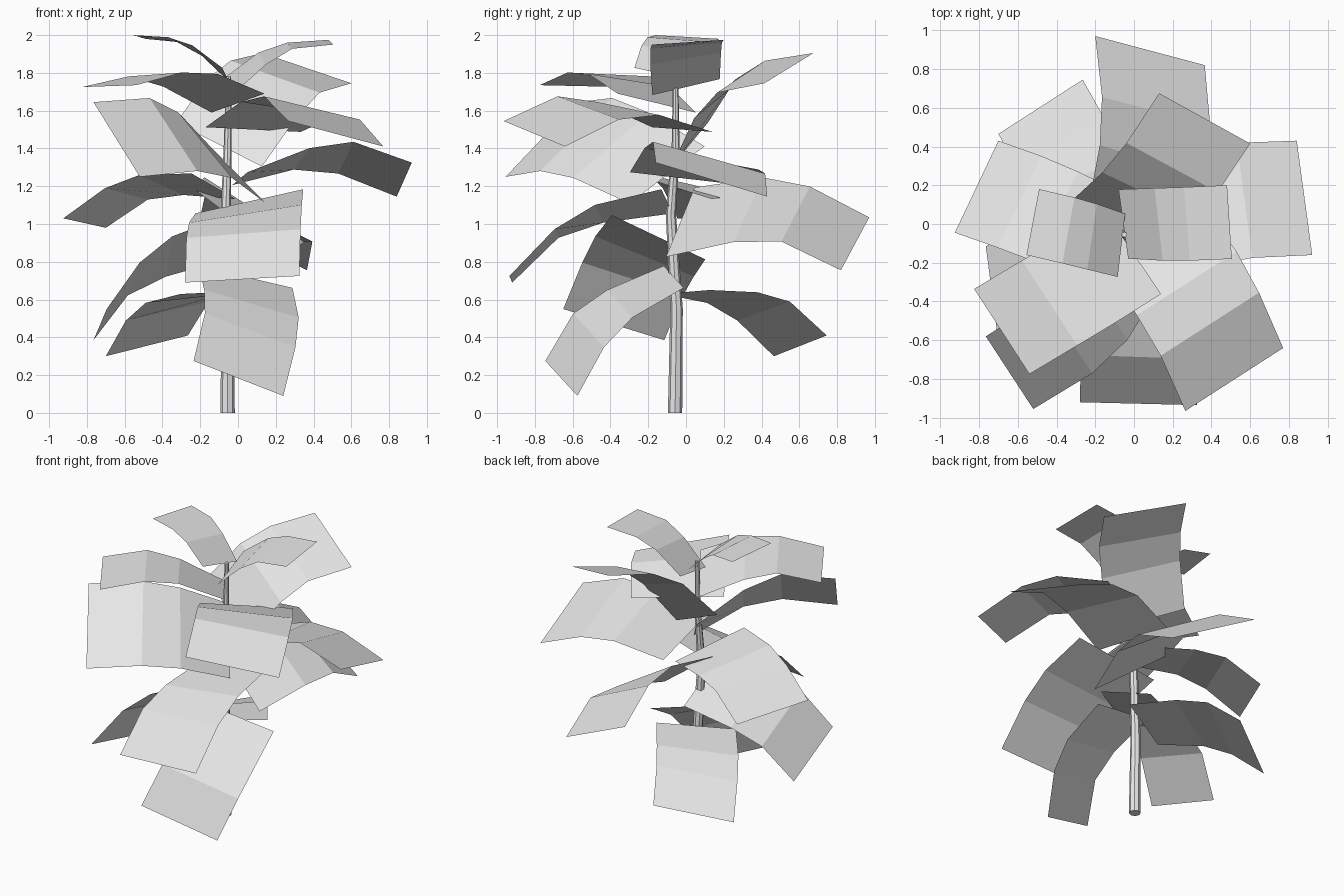
import bpy
import bmesh
import math
from mathutils import Vector

default_cube = bpy.data.objects.get("Cube")
if default_cube:
    bpy.data.objects.remove(default_cube, do_unlink=True)

# One plain colour for the whole plant
plant_grey = bpy.data.materials.new("plant_grey")
plant_grey.use_nodes = True
colour = (0.8, 0.8, 0.8, 1)
plant_grey.diffuse_color = colour
plant_grey.node_tree.nodes["Principled BSDF"].inputs["Base Color"].default_value = colour


def finish_object(name, mesh_builder):
    """Turn a bmesh into a flat shaded object."""
    mesh = bpy.data.meshes.new(name)
    mesh_builder.to_mesh(mesh)
    mesh_builder.free()
    mesh.materials.append(plant_grey)
    new_object = bpy.data.objects.new(name, mesh)
    bpy.context.scene.collection.objects.link(new_object)
    return new_object


# Shared leaf profile: distance along, arch height, relative width, twist
LEAF_ROWS = (
    (0, 0, 0.97, 0.18),
    (0.38, 0.11, 1, 0.11),
    (0.65, 0.118, 1, 0.02),
    (1, 0, 1, 0),
)


def leaf(name, root, corner, other_corner, arch=1):
    """Arched strip from the root on the stem to the two tip corners."""
    root, corner, other_corner = map(Vector, (root, corner, other_corner))
    tip = (corner + other_corner) / 2
    chord = tip - root
    half_side = (corner - other_corner) / 2
    if chord.cross(half_side).z < 0:
        half_side.negate()
    up = chord.cross(half_side).normalized()

    builder = bmesh.new()
    rows = []
    for along, height, width, twist in LEAF_ROWS:
        centre = root + chord * along + up * height * arch * chord.length
        reach = half_side * math.cos(twist) + up * half_side.length * math.sin(twist)
        rows.append([builder.verts.new(centre + reach * width * sign) for sign in (-1, 1)])
    for (right, left), (next_right, next_left) in zip(rows, rows[1:]):
        builder.faces.new((right, next_right, next_left, left))
    return finish_object(name, builder)


def stem(name, path, sides):
    """Tapering tube through rings given as x, y, z, radius."""
    builder = bmesh.new()
    rings = []
    for x, y, z, radius in path:
        angles = [math.tau * step / sides for step in range(sides)]
        rings.append([
            builder.verts.new((x + radius * math.cos(a), y + radius * math.sin(a), z))
            for a in angles
        ])
    for lower, upper in zip(rings, rings[1:]):
        for step in range(sides):
            following = (step + 1) % sides
            builder.faces.new((lower[step], lower[following], upper[following], upper[step]))
    builder.faces.new(reversed(rings[0]))
    builder.faces.new(rings[-1])
    return finish_object(name, builder)


# Slightly bent stem
stem("stem", (
    (-0.055, -0.058, 0, 0.038),
    (-0.055, -0.05, 0.55, 0.033),
    (-0.065, -0.08, 1.05, 0.027),
    (-0.055, -0.055, 1.4, 0.021),
    (-0.05, -0.055, 1.78, 0.014),
), sides=8)

# Bottom tier of leaves
leaf("bottom_front_leaf", root=(0.04, -0.065, 0.72),
     corner=(-0.235, -0.745, 0.275), other_corner=(0.24, -0.575, 0.09), arch=1.1)
leaf("bottom_back_right_leaf", root=(-0.08, 0, 0.64),
     corner=(-0.7, 0.465, 0.3), other_corner=(-0.265, 0.745, 0.41))
leaf("bottom_right_leaf", root=(-0.05, -0.145, 0.93),
     corner=(-0.765, -0.115, 0.385), other_corner=(-0.695, -0.65, 0.55))

# Middle tier of leaves
leaf("middle_back_leaf", root=(0, -0.03, 1.01),
     corner=(-0.2, 0.97, 1.035), other_corner=(0.365, 0.82, 0.755), arch=1.2)
leaf("middle_front_leaf", root=(0.06, -0.1, 1.12),
     corner=(-0.28, -0.92, 0.69), other_corner=(0.325, -0.935, 0.725))
leaf("middle_right_leaf", root=(-0.13, -0.08, 1.2),
     corner=(-0.925, -0.045, 1.03), other_corner=(-0.7, 0.43, 0.98))
leaf("middle_left_leaf", root=(0.01, 0, 1.24),
     corner=(0.84, 0.43, 1.145), other_corner=(0.92, -0.16, 1.325), arch=1.15)

# Upper tier of leaves
leaf("upper_front_right_leaf", root=(0, -0.1, 1.26),
     corner=(-0.765, -0.58, 1.645), other_corner=(-0.52, -0.955, 1.25), arch=1.15)
leaf("upper_front_left_leaf", root=(0.08, -0.02, 1.5),
     corner=(0.77, -0.64, 1.41), other_corner=(0.265, -0.965, 1.545), arch=1.25)
leaf("upper_back_left_leaf", root=(-0.1, 0.02, 1.42),
     corner=(0.13, 0.675, 1.905), other_corner=(0.6, 0.415, 1.745), arch=1.25)
leaf("upper_right_leaf", root=(0, -0.155, 1.64),
     corner=(-0.825, -0.335, 1.725), other_corner=(-0.54, -0.775, 1.735))

# Crown leaves
leaf("crown_left_leaf", root=(-0.055, 0, 1.725),
     corner=(0.48, 0.2, 1.975), other_corner=(0.505, -0.18, 1.95))
leaf("crown_right_leaf", root=(-0.065, -0.11, 1.79),
     corner=(-0.49, 0.18, 1.98), other_corner=(-0.555, -0.16, 2))
